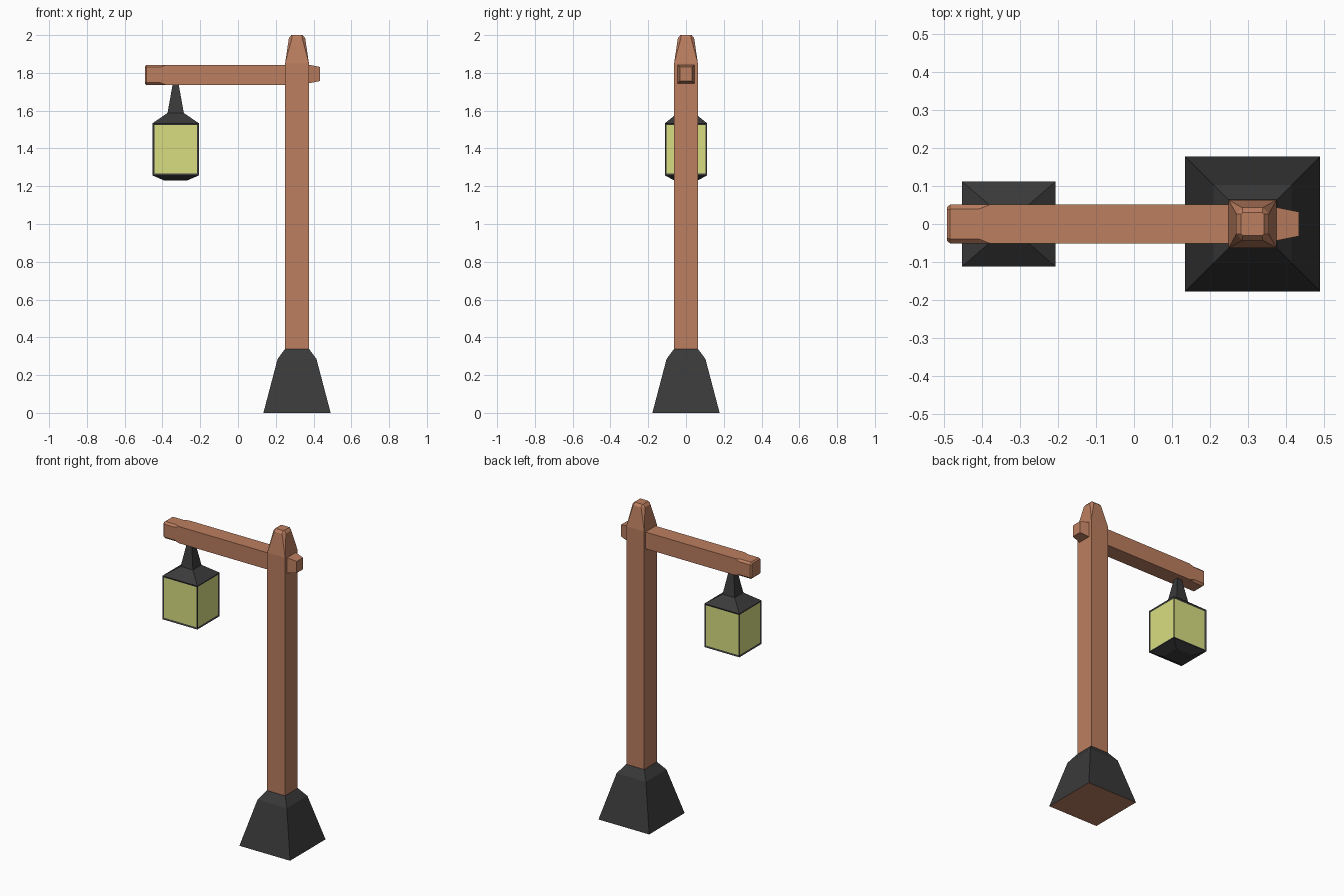
import bpy, bmesh
from mathutils import Vector

if "Cube" in bpy.data.objects:
    bpy.data.objects.remove(bpy.data.objects["Cube"])


def material(name, rgb):
    m = bpy.data.materials.new(name)
    m.diffuse_color = (*rgb, 1)
    m.use_nodes = True
    m.node_tree.nodes["Principled BSDF"].inputs["Base Color"].default_value = m.diffuse_color
    return m


WOOD = material("wood", (0.50, 0.21, 0.117))
IRON = material("dark_iron", (0.042, 0.042, 0.042))
GLASS = material("glass", (0.69, 0.73, 0.22))


def loft(name, rings, origin, mats, along_x=False, edit=None):
    """Skin rectangular rings (t, half_a, half_b, corner_cut) along z or x."""
    bm = bmesh.new()
    loops = []
    for t, a, b, c in rings:
        outline = [(a, -b + c), (a, b - c), (a - c, b), (-a + c, b),
                   (-a, b - c), (-a, -b + c), (-a + c, -b), (a - c, -b)]
        loops.append([bm.verts.new(Vector((t, p, q) if along_x else (p, q, t)) + Vector(origin))
                      for p, q in outline])
    for lo, hi in zip(loops, loops[1:]):
        for i in range(8):
            j = (i + 1) % 8
            bm.faces.new((lo[i], lo[j], hi[j], hi[i]))
    bm.faces.new(loops[0][::-1])
    bm.faces.new(loops[-1])
    bmesh.ops.remove_doubles(bm, verts=bm.verts, dist=1e-5)
    bmesh.ops.recalc_face_normals(bm, faces=bm.faces)
    if edit:
        edit(bm)
    me = bpy.data.meshes.new(name)
    bm.to_mesh(me)
    bm.free()
    for m in mats:
        me.materials.append(m)
    ob = bpy.data.objects.new(name, me)
    bpy.context.collection.objects.link(ob)
    return ob


def wooden_underside(bm):
    bm.faces.ensure_lookup_table()
    for f in bm.faces:
        if f.normal.z < -0.9:
            f.material_index = 1


def glass_panes(bm):
    panes = [f for f in bm.faces if abs(f.normal.z) < 0.01]
    bmesh.ops.inset_individual(bm, faces=panes, thickness=0.014, depth=-0.004)
    for f in panes:
        f.material_index = 1


POST_X = 0.3125

# Flared iron foot
loft("base", [(0, 0.178, 0.178, 0), (0.285, 0.103, 0.103, 0), (0.338, 0.064, 0.064, 0)],
     (POST_X, 0, 0), [IRON, WOOD], edit=wooden_underside)

# Square post with a whittled, corner-cut tip
loft("post", [(0.30, 0.063, 0.063, 0), (1.85, 0.063, 0.063, 0),
              (1.985, 0.043, 0.043, 0.016), (2.0, 0.030, 0.030, 0.004)],
     (POST_X, 0, 0), [WOOD])

# Cross arm with chamfered outer end
loft("arm", [(-0.493, 0.044, 0.046, 0.006), (-0.485, 0.051, 0.053, 0.012),
             (-0.41, 0.051, 0.053, 0.012), (-0.38, 0.051, 0.053, 0), (0.30, 0.051, 0.053, 0)],
     (0, 0, 1.789), [WOOD], along_x=True)

# Tapered tenon poking through the post
loft("arm_tenon", [(0.32, 0.055, 0.060, 0), (0.435, 0.032, 0.037, 0)],
     (0, 0, 1.794), [WOOD], along_x=True)

# Lantern: tray, glazed body, roof and hanging spike in one skin
loft("lantern", [(1.23, 0.06, 0.06, 0), (1.257, 0.123, 0.112, 0), (1.533, 0.123, 0.112, 0),
                 (1.588, 0.043, 0.043, 0), (1.745, 0.015, 0.015, 0)],
     (-0.33, 0, 0), [IRON, GLASS], edit=glass_panes)
